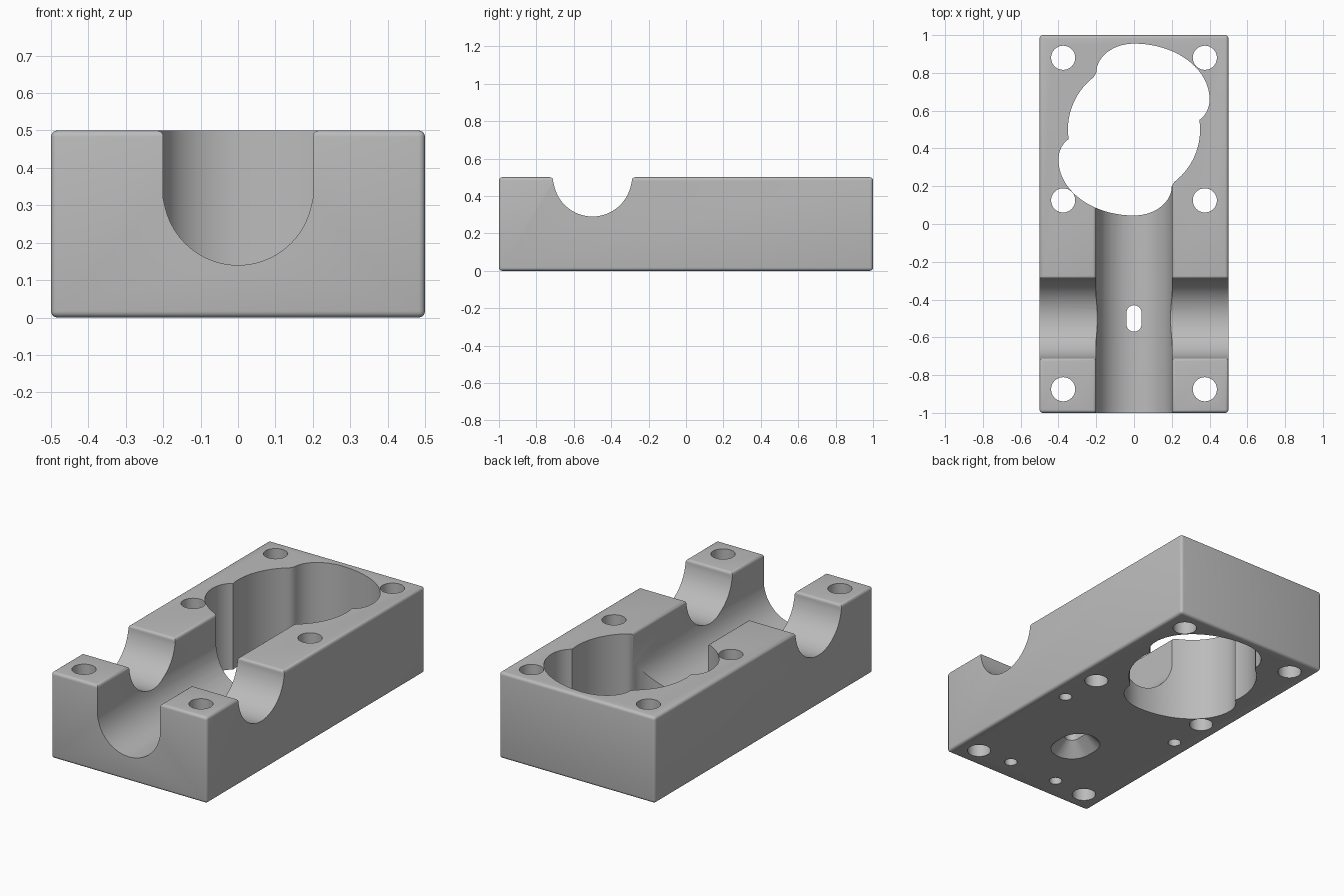
import bpy, bmesh, math
from mathutils import Vector

cube = bpy.data.objects.get("Cube")
if cube:
    bpy.data.objects.remove(cube, do_unlink=True)

TOP = 0.5
HALF_X, HALF_Y = 0.5, 1.0
PI = math.pi


def link(name, bm):
    bmesh.ops.recalc_face_normals(bm, faces=bm.faces[:])
    mesh = bpy.data.meshes.new(name)
    bm.to_mesh(mesh)
    bm.free()
    obj = bpy.data.objects.new(name, mesh)
    bpy.context.scene.collection.objects.link(obj)
    return obj


def loft(name, rings):
    """Closed solid through rings of equal point count."""
    bm = bmesh.new()
    loops = [[bm.verts.new(p) for p in ring] for ring in rings]
    for low, high in zip(loops, loops[1:]):
        for i in range(len(low)):
            j = (i + 1) % len(low)
            bm.faces.new((low[i], low[j], high[j], high[i]))
    bm.faces.new(loops[0])
    bm.faces.new(loops[-1])
    return link(name, bm)


def prism(name, outline, z0, z1):
    return loft(name, [[(x, y, z) for x, y in outline] for z in (z0, z1)])


def arc(cx, cy, rx, ry, a0, a1, n):
    return [(cx + rx * math.cos(a0 + (a1 - a0) * i / n),
             cy + ry * math.sin(a0 + (a1 - a0) * i / n)) for i in range(n + 1)]


def trough(radius, centre_z, n=28):
    """U-shaped section, open past the top of the block."""
    curve = arc(0, centre_z, radius, radius, PI, 2 * PI, n)[1:-1]
    return [(-radius, TOP + 0.2)] + [(-radius, curve[0][1])] + curve[1:-1] \
        + [(radius, curve[-1][1]), (radius, TOP + 0.2)]


def slot(radius, half_len, cy):
    return arc(0, cy + half_len, radius, radius, 0, PI, 16) \
        + arc(0, cy - half_len, radius, radius, PI, 2 * PI, 16)


def cut(obj, cutter):
    mod = obj.modifiers.new("cut", 'BOOLEAN')
    mod.operation = 'DIFFERENCE'
    mod.solver = 'EXACT'
    mod.object = cutter
    bpy.context.view_layer.update()
    graph = bpy.context.evaluated_depsgraph_get()
    mesh = bpy.data.meshes.new_from_object(obj.evaluated_get(graph))
    obj.modifiers.clear()
    obj.data = mesh
    bpy.data.objects.remove(cutter, do_unlink=True)


# Block
block = prism("clamp_block", [(-HALF_X, -HALF_Y), (HALF_X, -HALF_Y),
                              (HALF_X, HALF_Y), (-HALF_X, HALF_Y)], 0, TOP)

# Long channel from the front, and the cross channel
section = trough(0.2, 0.34)
cut(block, loft("channel_cutter", [[(x, y, z) for x, z in section] for y in (-1.2, 0.4)]))
section = trough(0.21, TOP)
cut(block, loft("cross_cutter", [[(x, y - 0.5, z) for y, z in section] for x in (-0.7, 0.7)]))

# Rounded top edges and outer corners
bm = bmesh.new()
bm.from_mesh(block.data)
bmesh.ops.remove_doubles(bm, verts=bm.verts[:], dist=1e-5)
bm.normal_update()


def is_rounded(edge):
    if len(edge.link_faces) != 2 or edge.calc_face_angle(0) < 0.5:
        return False
    on_top = all(abs(v.co.z - TOP) < 1e-4 for v in edge.verts)
    corner = all(abs(abs(v.co.x) - HALF_X) < 1e-4 and abs(abs(v.co.y) - HALF_Y) < 1e-4
                 for v in edge.verts)
    return on_top or corner


bmesh.ops.bevel(bm, geom=[e for e in bm.edges if is_rounded(e)], offset=0.017,
                offset_type='OFFSET', segments=4, profile=0.5, affect='EDGES',
                clamp_overlap=False)
bm.to_mesh(block.data)
bm.free()

# Lobed through opening: round core plus two opposite lobes
core = 0.35
CY = 0.5
half = [(x, y - CY) for x, y in
        arc(0.3, 0.66, 0.1, 0.123, math.radians(-63), 0, 8)[:-1]
        + arc(0, 0.66, 0.4, 0.295, 0, PI / 2, 20)[:-1]
        + arc(0, 0.8, 0.2, 0.155, PI / 2, PI, 14)]
start = math.atan2(half[-1][1], half[-1][0])
end = math.atan2(half[0][1], half[0][0]) + PI
half += arc(0, 0, core, core, start, end, 16)[1:-1]
opening = [(x, y + CY) for x, y in half] + [(-x, CY - y) for x, y in half]
cut(block, prism("opening_cutter", opening, -0.2, TOP + 0.2))

# Bolt holes all the way through, and shallow pin holes underneath
for side in (-1, 1):
    for y in (-0.875, 0.125, 0.88):
        cut(block, prism("bolt_cutter", arc(side * 0.375, y, 0.064, 0.064, 0, 2 * PI, 32)[:-1],
                         -0.2, TOP + 0.2))
    for x, y in ((0.39, -0.12), (0.16, -0.86)):
        cut(block, prism("pin_cutter", arc(side * x, y, 0.035, 0.035, 0, 2 * PI, 24)[:-1],
                         -0.2, 0.15))

# Drain slot with a flared underside
levels = ((0.125, -0.01), (0.04, 0.075), (0.04, 0.3))
cut(block, loft("drain_cutter", [[(x, y, z) for x, y in slot(r, 0.03, -0.5)]
                                 for r, z in levels]))

# Plain grey metal
grey = bpy.data.materials.new("grey_metal")
grey.use_nodes = True
colour = (0.5, 0.5, 0.5, 1)
grey.diffuse_color = colour
grey.node_tree.nodes["Principled BSDF"].inputs["Base Color"].default_value = colour
block.data.materials.clear()
block.data.materials.append(grey)
for face in block.data.polygons:
    face.material_index = 0

bpy.ops.object.select_all(action='DESELECT')
block.select_set(True)
bpy.context.view_layer.objects.active = block
bpy.ops.object.shade_smooth_by_angle(angle=math.radians(30))
